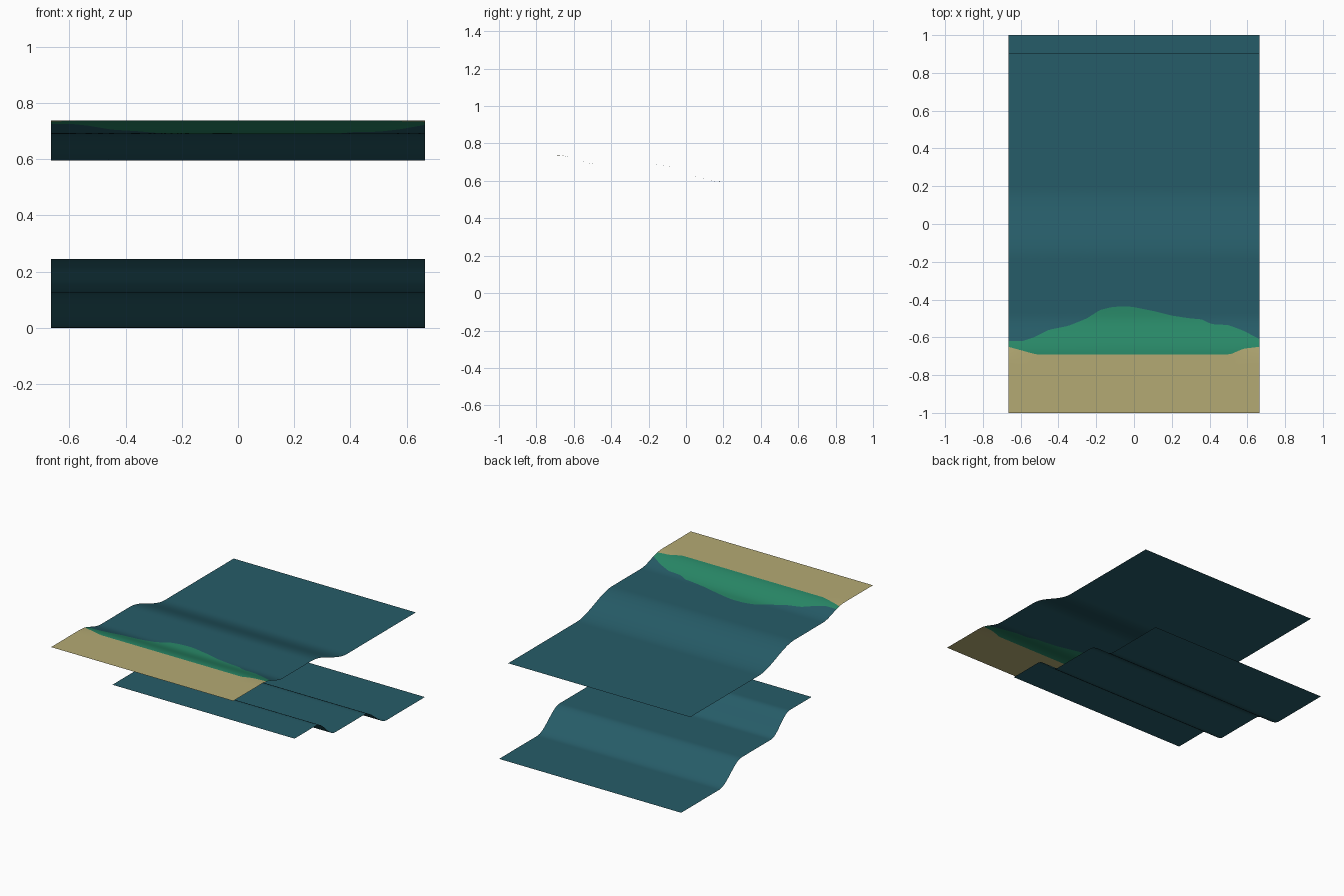
import bpy

if "Cube" in bpy.data.objects:
    bpy.data.objects.remove(bpy.data.objects["Cube"])

HALF_W = 0.665
COLS = 70


def material(name, rgb):
    m = bpy.data.materials.new(name)
    m.diffuse_color = (*rgb, 1)
    m.use_nodes = True
    m.node_tree.nodes["Principled BSDF"].inputs["Base Color"].default_value = m.diffuse_color
    return m


SAND = material("sand", (0.456, 0.402, 0.174))
GREEN = material("green", (0.022, 0.25, 0.138))
TEAL = material("deep teal", (0.0194, 0.107, 0.138))


def step(y, y0, y1):
    t = min(max((y - y0) / (y1 - y0), 0), 1)
    return t * t * (3 - 2 * t)


def interp(pts, x):
    for (xa, ya), (xb, yb) in zip(pts, pts[1:]):
        if x <= xb:
            return ya + (yb - ya) * (x - xa) / (xb - xa)
    return pts[-1][1]


# height profiles running front to back
def upper_z(y):
    return 0.738 - 0.048 * step(y, -0.69, -0.48) - 0.095 * step(y, -0.18, 0.19)


def lower_z(y):
    return 0.245 - 0.12 * step(y, -0.13, 0.06) - 0.125 * step(y, 0.37, 0.60)


# colour borders seen from above: y as a function of x
SAND_EDGE = [(-0.665, -0.65), (-0.52, -0.69), (0.51, -0.69), (0.58, -0.66), (0.665, -0.65)]
GREEN_EDGE = [(-0.665, -0.62), (-0.59, -0.62), (-0.53, -0.60), (-0.45, -0.56),
              (-0.35, -0.54), (-0.25, -0.50), (-0.18, -0.455), (-0.12, -0.44),
              (-0.05, -0.435), (0.0, -0.44), (0.1, -0.46), (0.2, -0.485),
              (0.3, -0.50), (0.36, -0.505), (0.41, -0.53), (0.5, -0.535),
              (0.58, -0.565), (0.665, -0.61)]


def sheet(name, front, back, height, rows, mat):
    """Thin sheet between two border curves, following a height profile."""
    verts, faces = [], []
    for i in range(COLS + 1):
        x = -HALF_W + 2 * HALF_W * i / COLS
        ya, yb = front(x), back(x)
        for j in range(rows + 1):
            y = ya + (yb - ya) * j / rows
            verts.append((x, y, height(y)))
    n = rows + 1
    for i in range(COLS):
        for j in range(rows):
            a = i * n + j
            faces.append((a, a + n, a + n + 1, a + 1))
    me = bpy.data.meshes.new(name)
    me.from_pydata(verts, [], faces)
    me.materials.append(mat)
    me.shade_smooth()
    ob = bpy.data.objects.new(name, me)
    bpy.context.collection.objects.link(ob)
    return ob


def sand_edge(x):
    return interp(SAND_EDGE, x)


def green_edge(x):
    return interp(GREEN_EDGE, x)


# upper sheet: flat shore, green bank, stepped bed
sheet("sand_shore", lambda x: -1.0, sand_edge, upper_z, 8, SAND)
sheet("green_bank", sand_edge, green_edge, upper_z, 14, GREEN)
sheet("upper_bed", green_edge, lambda x: 0.905, upper_z, 80, TEAL)

# lower sheet: two terraces stepping down towards the back
sheet("lower_bed", lambda x: -0.36, lambda x: 1.0, lower_z, 90, TEAL)
